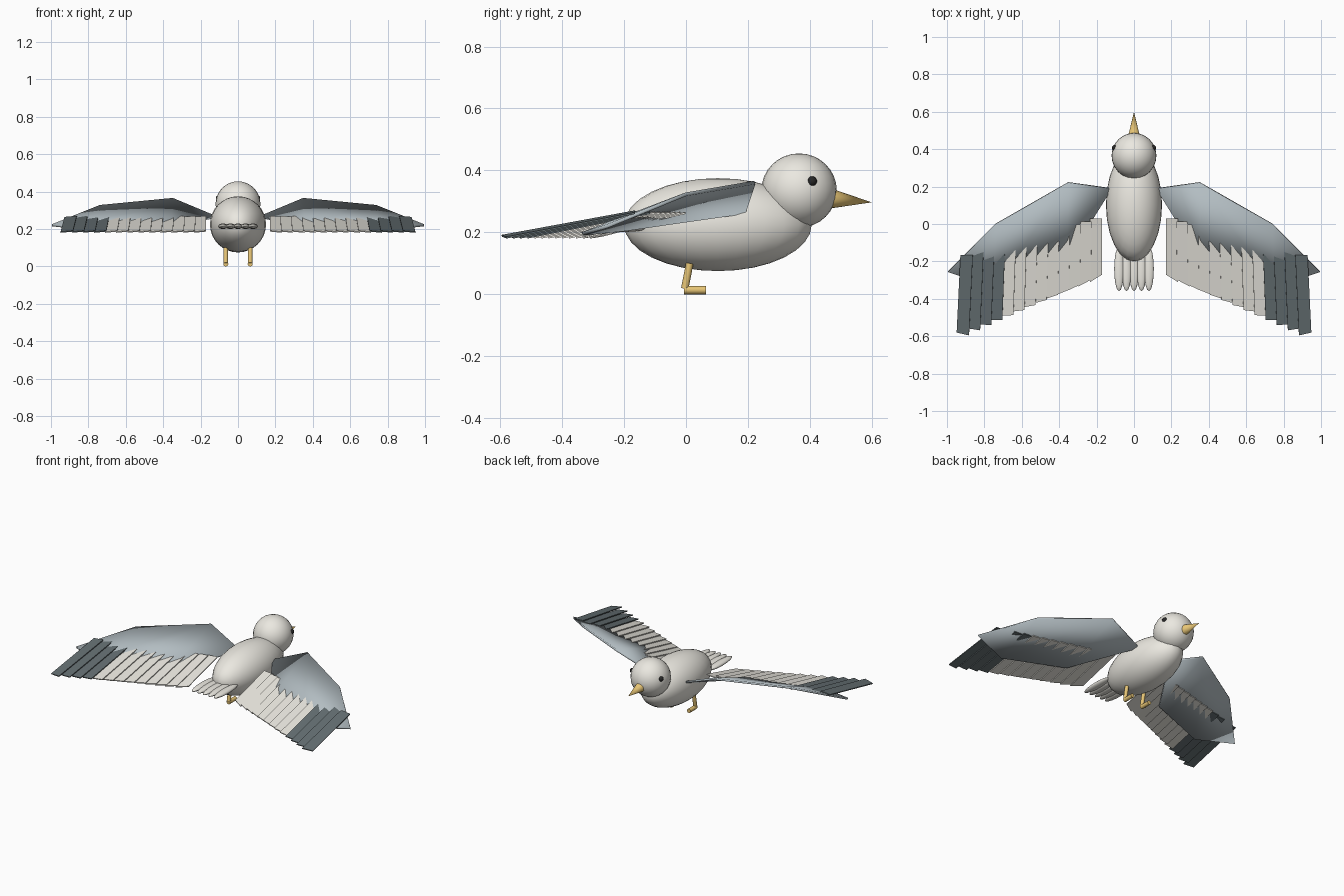
import bpy
from math import radians
from mathutils import Vector

if "Cube" in bpy.data.objects:
    bpy.data.objects.remove(bpy.data.objects["Cube"])


def material(name, rgb):
    m = bpy.data.materials.new(name)
    m.diffuse_color = (*rgb, 1)
    m.use_nodes = True
    m.node_tree.nodes["Principled BSDF"].inputs["Base Color"].default_value = m.diffuse_color
    return m


CREAM = material("cream", (0.83, 0.81, 0.75))
SLATE = material("slate", (0.45, 0.51, 0.54))
DARK = material("dark", (0.13, 0.16, 0.17))
BLACK = material("black", (0.02, 0.02, 0.02))
AMBER = material("amber", (0.80, 0.56, 0.18))


def finish(name, mat, smooth=True):
    ob = bpy.context.object
    ob.name = name
    ob.data.materials.append(mat)
    if smooth:
        bpy.ops.object.shade_smooth_by_angle(angle=radians(40))
    return ob


def ellipsoid(name, loc, radii, mat, seg=24, rings=16):
    bpy.ops.mesh.primitive_uv_sphere_add(segments=seg, ring_count=rings, radius=1, location=loc)
    bpy.context.object.scale = radii
    bpy.ops.object.transform_apply(location=False, rotation=False, scale=True)
    return finish(name, mat)


def rod(name, a, b, r1, r2, mat, sides=12):
    a, b = Vector(a), Vector(b)
    bpy.ops.mesh.primitive_cone_add(vertices=sides, radius1=r1, radius2=r2,
                                    depth=(b - a).length, location=(a + b) / 2)
    bpy.context.object.rotation_euler = (b - a).to_track_quat('Z', 'Y').to_euler()
    return finish(name, mat)


def mirrored_sheet(name, verts, faces, mat, thickness, smooth):
    me = bpy.data.meshes.new(name)
    me.from_pydata(verts, [], faces)
    ob = bpy.data.objects.new(name, me)
    bpy.context.collection.objects.link(ob)
    bpy.ops.object.select_all(action='DESELECT')
    bpy.context.view_layer.objects.active = ob
    ob.select_set(True)
    finish(name, mat, smooth)
    ob.modifiers.new("mirror", 'MIRROR').use_mirror_merge = False
    sol = ob.modifiers.new("solid", 'SOLIDIFY')
    sol.thickness = thickness
    sol.offset = 0
    return ob


def lerp(a, b, t):
    return a + (b - a) * t


# Body, head and beak
ellipsoid("body", (0, 0.103, 0.225), (0.15, 0.303, 0.15), CREAM)
ellipsoid("head", (0, 0.365, 0.335), (0.12, 0.122, 0.12), CREAM)
rod("beak", (0, 0.455, 0.31), (0, 0.60, 0.297), 0.035, 0, AMBER, 16)

# Eyes, legs and feet
for side, s in (("right", 1), ("left", -1)):
    ellipsoid(f"{side}_eye", (s * 0.103, 0.407, 0.365), (0.016,) * 3, BLACK, 12, 8)
    rod(f"{side}_leg", (s * 0.065, 0.012, 0.10), (s * 0.065, -0.004, 0.018), 0.012, 0.012, AMBER)
    rod(f"{side}_foot", (s * 0.065, -0.006, 0.0135), (s * 0.065, 0.064, 0.0135), 0.0135, 0.0135, AMBER)

# Tail feathers
for i in range(5):
    ellipsoid(f"tail_feather_{i + 1}", ((i - 2) * 0.04, -0.24, 0.215), (0.026, 0.12, 0.015), CREAM, 16, 10)

# Wing arms: thin plates from the shoulder to the pointed tip
mirrored_sheet("wing_arms",
               [(0.12, 0.19, 0.265), (0.35, 0.222, 0.361), (0.36, -0.195, 0.21),
                (0.74, 0.0, 0.323), (0.75, -0.335, 0.195), (0.995, -0.255, 0.22)],
               [(0, 2, 1), (1, 2, 4, 3), (3, 4, 5)], SLATE, 0.012, True)

# Flight feathers: overlapping flat blades sloping down to the rear
COUNT, HALF = 13, 0.033
for i in range(COUNT):
    t = i / (COUNT - 1)
    x = lerp(0.203, 0.895, t)
    splay = 0.02 * t
    base = lerp(0.03, -0.165, t)
    tip = lerp(-0.27, -0.595, t)
    skew = lerp(-0.04, 0.015, t)
    verts = [(x - HALF, base, 0.268), (x + HALF, base, 0.262),
             (x + HALF + splay, tip + skew, 0.183), (x - HALF + splay, tip, 0.189)]
    mirrored_sheet(f"flight_feathers_{i + 1}", verts, [(0, 3, 2, 1)],
                   DARK if i >= 9 else CREAM, 0.006, False)
